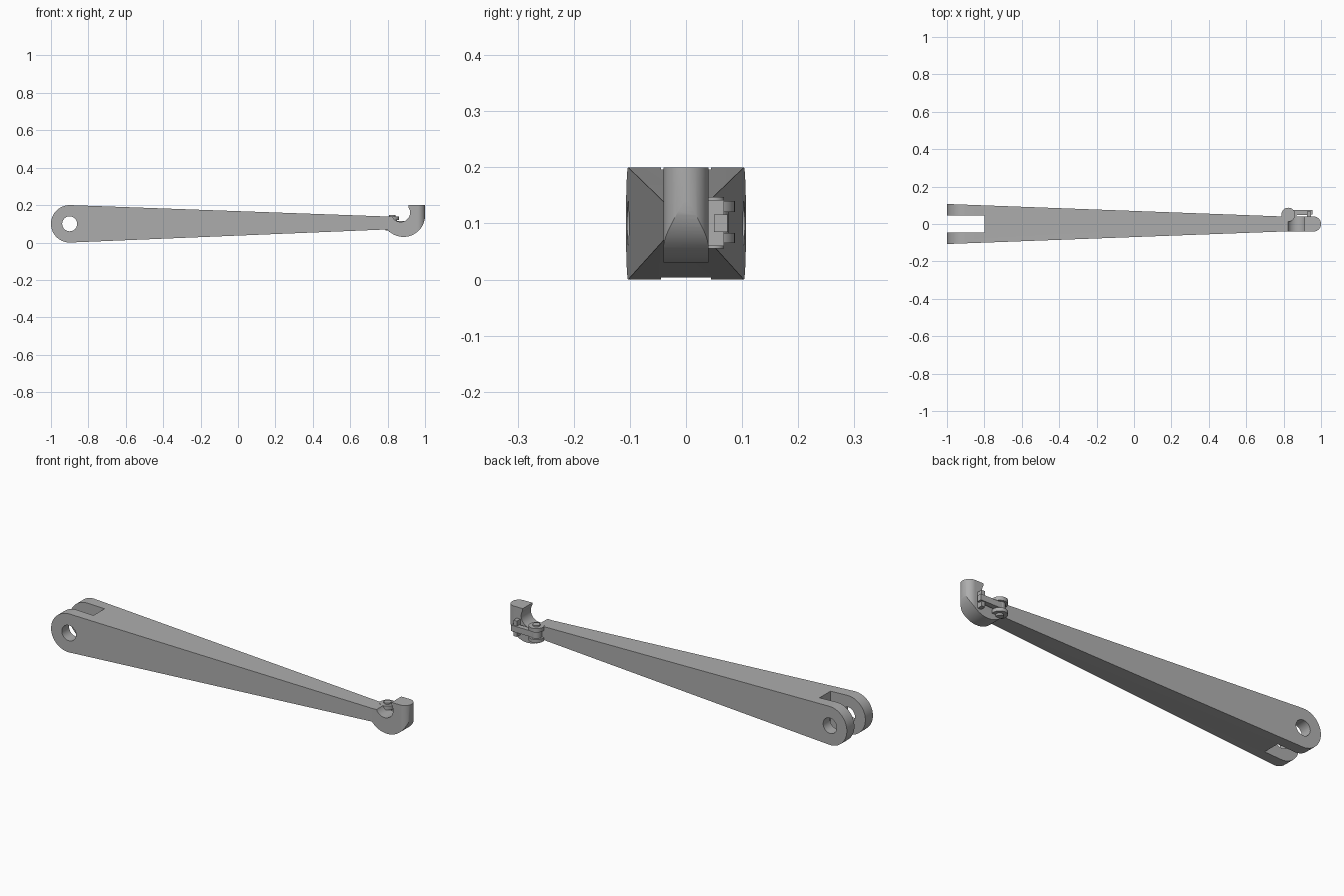
import bpy, bmesh
from math import sin, cos, radians

if "Cube" in bpy.data.objects:
    bpy.data.objects.remove(bpy.data.objects["Cube"], do_unlink=True)

steel = bpy.data.materials.new("grey steel")
steel.use_nodes = True
GREY = (0.42, 0.42, 0.42, 1)
steel.diffuse_color = GREY
steel.node_tree.nodes["Principled BSDF"].inputs["Base Color"].default_value = GREY


def arc(cx, cy, r, start, end, n):
    """Points along an arc, angles in degrees."""
    angles = [radians(start + (end - start) * i / n) for i in range(n + 1)]
    return [(cx + r * cos(a), cy + r * sin(a)) for a in angles]


def prism(name, points, lower, upper, axis="Y"):
    """Extrude a profile along Y (points are x, z) or Z (points are x, y).
    lower and upper give the extrusion limits as functions of x."""
    bm = bmesh.new()
    rings = []
    for limit in (lower, upper):
        ring = []
        for a, b in points:
            d = limit(a) if callable(limit) else limit
            ring.append(bm.verts.new((a, d, b) if axis == "Y" else (a, b, d)))
        rings.append(ring)
        bm.faces.new(ring)
    n = len(points)
    for i in range(n):
        j = (i + 1) % n
        bm.faces.new((rings[0][i], rings[0][j], rings[1][j], rings[1][i]))
    bmesh.ops.recalc_face_normals(bm, faces=bm.faces)
    mesh = bpy.data.meshes.new(name)
    bm.to_mesh(mesh)
    bm.free()
    mesh.materials.append(steel)
    obj = bpy.data.objects.new(name, mesh)
    bpy.context.collection.objects.link(obj)
    return obj


def select(obj):
    bpy.ops.object.select_all(action="DESELECT")
    obj.select_set(True)
    bpy.context.view_layer.objects.active = obj


def carve(obj, cutter, operation="DIFFERENCE"):
    mod = obj.modifiers.new("carve", "BOOLEAN")
    mod.operation, mod.object, mod.solver = operation, cutter, "EXACT"
    select(obj)
    bpy.ops.object.modifier_apply(modifier=mod.name)
    bpy.data.objects.remove(cutter, do_unlink=True)


def box(x0, x1, y0, y1):
    return [(x0, y0), (x1, y0), (x1, y1), (x0, y1)]


def circle(x, y, r, n=40):
    return arc(x, y, r, 0, 360, n)[:-1]


# Tapered arm with a rounded fork end
def half_width(x):
    return 0.107 - 0.0372 * (x + 1)


arm = prism("arm", arc(-0.9, 0.1, 0.1, 88, 272, 40) + [(0.8, 0.07), (0.8, 0.139)],
            lambda x: -half_width(x), half_width)
carve(arm, prism("slot_cutter", box(-1.1, -0.8, -0.045, 0.045), -0.1, 0.3, "Z"))
carve(arm, prism("pin_hole_cutter", circle(-0.9, 0.1, 0.04), -0.2, 0.2))

# Open hook, rounded towards its tip
hook = prism("hook", arc(0.885, 0.145, 0.115, 222.3, 360, 36) + [(1.0, 0.2), (0.911, 0.2)]
             + arc(0.87, 0.16, 0.05, 35, -156, 36) + [(0.8, 0.139)], -0.04, 0.04)
carve(hook, prism("rounding_cutter", [(0.7, -0.04)] + arc(0.96, 0, 0.04, -90, 90, 28)
                  + [(0.7, 0.04)], -0.1, 0.3, "Z"), "INTERSECT")

# Latch pivot: a pin with two flanges, beside the hook
PX, PY = 0.825, 0.05
parts = [arm, hook,
         prism("pivot_pin", circle(PX, PY, 0.018), 0.055, 0.147, "Z"),
         prism("lower_flange", circle(PX, PY, 0.037), 0.065, 0.083, "Z"),
         prism("upper_flange", circle(PX, PY, 0.037), 0.12, 0.14, "Z"),
         prism("latch_hub", circle(PX, PY, 0.026), 0.083, 0.12, "Z")]

# Latch bar ending in an upright crosspiece
parts.append(prism("latch_bar", [(PX, 0.045), (0.955, 0.05), (0.955, 0.074), (PX, 0.075)],
                   0.085, 0.116, "Z"))
parts.append(prism("latch_crosspiece", box(0.925, 0.945, 0.04, 0.068), 0.06, 0.142, "Z"))

for part in parts:
    select(part)
    bpy.ops.object.shade_smooth_by_angle(angle=radians(30))
